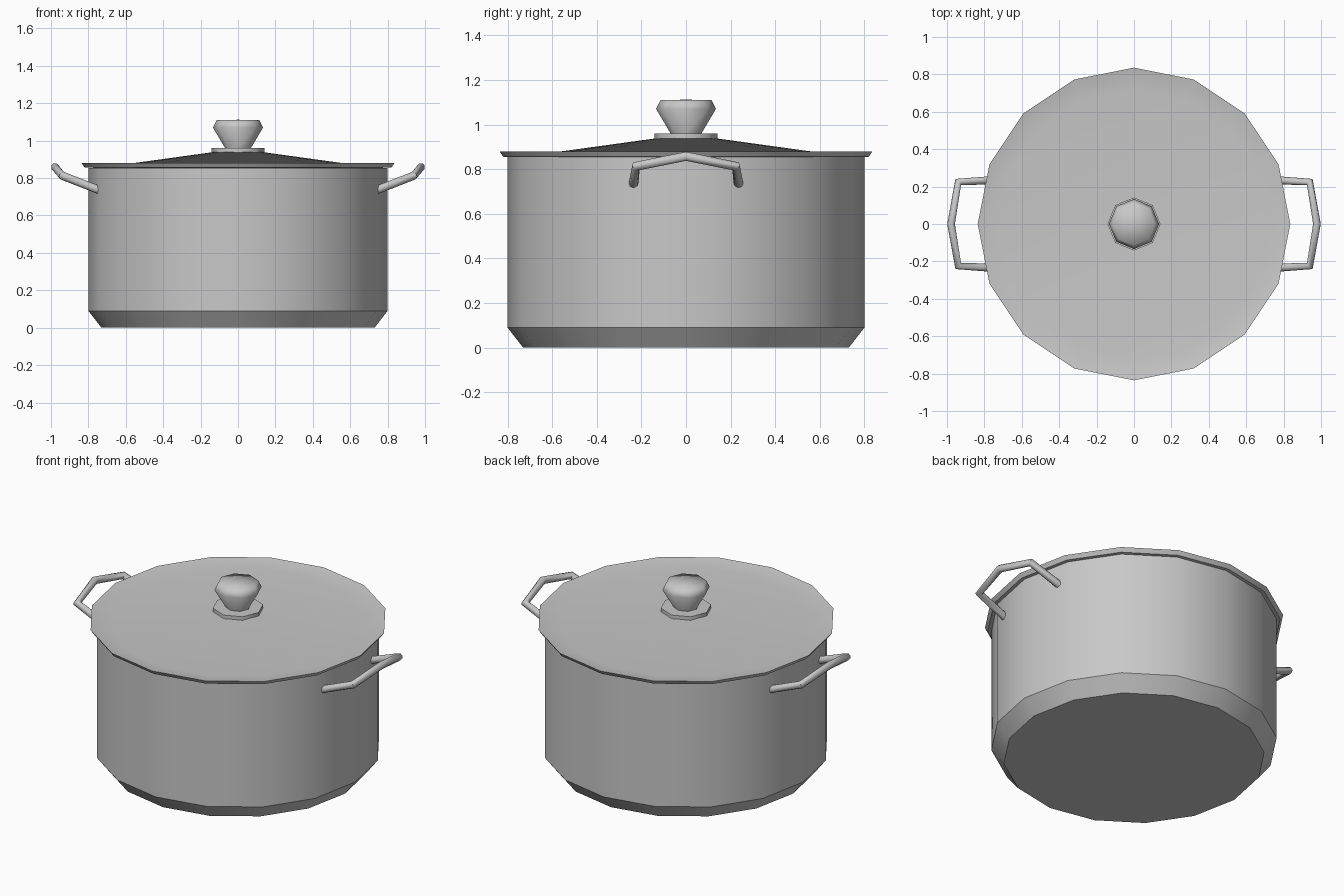
import bpy
import bmesh
from math import cos, sin, tau, radians

if "Cube" in bpy.data.objects:
    bpy.data.objects.remove(bpy.data.objects["Cube"])

steel = bpy.data.materials.new("brushed_steel")
steel.use_nodes = True
steel.diffuse_color = (0.58, 0.58, 0.58, 1)
steel.node_tree.nodes["Principled BSDF"].inputs["Base Color"].default_value = steel.diffuse_color


def smooth(obj, angle):
    bpy.ops.object.select_all(action="DESELECT")
    obj.select_set(True)
    bpy.context.view_layer.objects.active = obj
    bpy.ops.object.shade_smooth_by_angle(angle=radians(angle))


def lathe(name, profile, sides, angle=30):
    """Spin an (r, z) profile about the z axis; r = 0 closes to a point."""
    bm = bmesh.new()
    rings = []
    for r, z in profile:
        count = sides if r else 1
        rings.append([bm.verts.new((r * cos(tau * i / sides), r * sin(tau * i / sides), z))
                      for i in range(count)])
    for low, high in zip(rings, rings[1:]):
        for i in range(sides):
            j = (i + 1) % sides
            quad = [low[i % len(low)], low[j % len(low)],
                    high[j % len(high)], high[i % len(high)]]
            bm.faces.new(list(dict.fromkeys(quad)))
    bmesh.ops.recalc_face_normals(bm, faces=bm.faces)
    mesh = bpy.data.meshes.new(name)
    bm.to_mesh(mesh)
    bm.free()
    mesh.materials.append(steel)
    obj = bpy.data.objects.new(name, mesh)
    bpy.context.collection.objects.link(obj)
    smooth(obj, angle)
    return obj


def handle(name, side):
    """Bent tube with a shallow point at the middle of the grip."""
    half = [(0.745, 0.235, 0.737), (0.94, 0.224, 0.813)]
    path = half + [(0.978, 0, 0.858)] + [(x, -y, z) for x, y, z in reversed(half)]
    curve = bpy.data.curves.new(name, "CURVE")
    curve.dimensions = "3D"
    curve.bevel_depth = 0.022
    curve.bevel_resolution = 2
    curve.use_fill_caps = True
    spline = curve.splines.new("POLY")
    spline.points.add(len(path) - 1)
    for point, (x, y, z) in zip(spline.points, path):
        point.co = (side * x, y, z, 1)
    curve.materials.append(steel)
    obj = bpy.data.objects.new(name, curve)
    bpy.context.collection.objects.link(obj)
    bpy.ops.object.select_all(action="DESELECT")
    obj.select_set(True)
    bpy.context.view_layer.objects.active = obj
    bpy.ops.object.convert(target="MESH")
    smooth(bpy.context.object, 50)


# Hollow pot with a chamfered foot
lathe("pot_body", [(0, 0), (0.73, 0), (0.80, 0.09), (0.80, 0.855),
                   (0.77, 0.855), (0.77, 0.10), (0.71, 0.03), (0, 0.03)], 16)

# Lid: raised rim, shallow groove, low cone and a closed underside
lathe("lid", [(0, 0.957), (0.72, 0.858), (0.836, 0.88), (0.82, 0.856),
              (0.76, 0.855), (0.72, 0.845), (0, 0.94)], 16)

# Knob on its octagonal plate
lathe("knob_plate", [(0, 0.93), (0.142, 0.938), (0.142, 0.96), (0, 0.96)], 8, 50)
lathe("knob", [(0, 0.95), (0.07, 0.95), (0.07, 0.962), (0.134, 1.07),
               (0.114, 1.11), (0, 1.112)], 8, 80)

# Side handles
handle("left_handle", 1)
handle("right_handle", -1)
